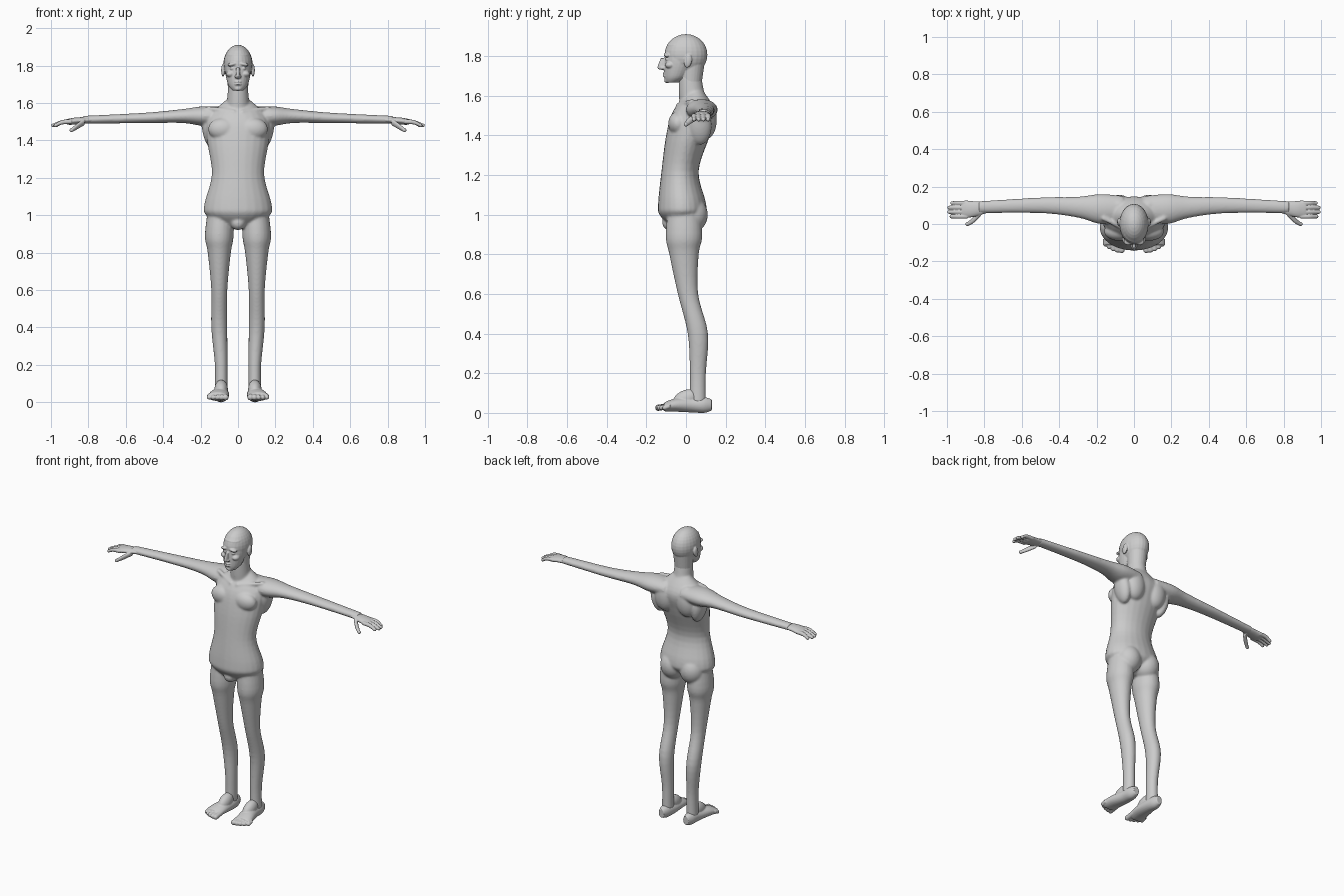
import bpy, bmesh, math
from mathutils import Vector, Matrix

cube = bpy.data.objects.get("Cube")
if cube:
    bpy.data.objects.remove(cube, do_unlink=True)

GREY = (0.6, 0.6, 0.6, 1)
skin = bpy.data.materials.new("plain grey")
skin.use_nodes = True
skin.diffuse_color = GREY
skin.node_tree.nodes["Principled BSDF"].inputs["Base Color"].default_value = GREY

# Width and thickness directions for a form running along each axis
WIDTH = {"x": Vector((0, 1, 0)), "y": Vector((1, 0, 0)), "z": Vector((1, 0, 0))}
THICKNESS = {"x": Vector((0, 0, 1)), "y": Vector((0, 0, 1)), "z": Vector((0, 1, 0))}


def flowing(points, steps=5):
    """Interpolate the points with a flowing curve."""
    points = [Vector(point) for point in points]
    padded = [points[0]] + points + [points[-1]]
    result = []
    for before, start, end, after in zip(padded, padded[1:], padded[2:], padded[3:]):
        leave, arrive = (end - before) / 2, (after - start) / 2
        for step in range(steps):
            t = step / steps
            ease = t * t * (3 - 2 * t)
            result.append(start.lerp(end, ease) + leave * t * (1 - t) ** 2 - arrive * t * t * (1 - t))
    return result + [points[-1]]


def limb(bm, axis, points, flat=1, flat_end=None, sides=24):
    """Oval tube through points of x, y, z and half width; flat is thickness over width."""
    path = flowing(points)
    flat_end = flat if flat_end is None else flat_end
    loops = []
    for index, point in enumerate(path):
        along = index / (len(path) - 1)
        wide = WIDTH[axis] * point.w
        thick = THICKNESS[axis] * point.w * (flat + (flat_end - flat) * along)
        angles = [math.tau * side / sides for side in range(sides)]
        loops.append([bm.verts.new(point.xyz + wide * math.cos(a) + thick * math.sin(a)) for a in angles])
    for low, high in zip(loops, loops[1:]):
        for side in range(sides):
            following = (side + 1) % sides
            bm.faces.new((low[side], low[following], high[following], high[side]))
    bm.faces.new(loops[0])
    bm.faces.new(loops[-1])


def blob(bm, centre, radii, tilt=0, axis="X"):
    """Stretched ball for muscles and small features."""
    place = Matrix.Translation(centre) @ Matrix.Rotation(tilt, 4, axis) @ Matrix.Diagonal((*radii, 1))
    bmesh.ops.create_uvsphere(bm, u_segments=24, v_segments=16, radius=1, matrix=place)


def digit(bm, axis, points):
    """Finger or toe with a rounded tip."""
    limb(bm, axis, points)
    x, y, z, radius = points[-1]
    blob(bm, (x, y, z), (radius, radius, radius))


def mirror(bm):
    """Copy everything made so far to the other side."""
    copied = bmesh.ops.duplicate(bm, geom=bm.verts[:] + bm.edges[:] + bm.faces[:])["geom"]
    verts = [item for item in copied if isinstance(item, bmesh.types.BMVert)]
    bmesh.ops.scale(bm, vec=(-1, 1, 1), verts=verts)


def finish(bm, name, voxel, passes):
    """Fuse the overlapping forms into one smooth skin."""
    bmesh.ops.recalc_face_normals(bm, faces=bm.faces[:])
    mesh = bpy.data.meshes.new(name)
    bm.to_mesh(mesh)
    bm.free()
    mesh.materials.append(skin)
    mesh.shade_smooth()
    part = bpy.data.objects.new(name, mesh)
    bpy.context.collection.objects.link(part)
    fuse = part.modifiers.new("fuse", "REMESH")
    fuse.mode = "VOXEL"
    fuse.voxel_size = voxel
    fuse.use_smooth_shade = True
    soften = part.modifiers.new("soften", "SMOOTH")
    soften.factor = 0.5
    soften.iterations = passes


# Body: arm and leg
body = bmesh.new()
limb(body, "x", [(.06, .08, 1.53, .07), (.18, .08, 1.53, .08), (.3, .09, 1.53, .056),
                 (.5, .1, 1.52, .042), (.83, .09, 1.51, .032)], flat=.66)
limb(body, "z", [(.09, -.01, 1.1, .06), (.1, -.01, .9, .077), (.1, -.01, .8, .062), (.1, .01, .6, .043),
                 (.1, .06, .4, .043), (.09, .06, .2, .034), (.09, .06, .05, .034)], flat=1.2)

# Body: buttock, chest, shoulder blade, side of the back, collarbone
blob(body, (.07, .03, 1), (.08, .08, .09))
blob(body, (.08, -.04, 1.46), (.08, .05, .06))
blob(body, (.08, .1, 1.48), (.07, .056, .1))
blob(body, (.15, .07, 1.45), (.04, .06, .1), .2, "Y")
digit(body, "x", [(.02, -.04, 1.55, .014), (.16, .03, 1.57, .014)])
mirror(body)

# Body: trunk, neck and groin
limb(body, "z", [(0, -.03, .93, .06), (0, -.02, 1, .17), (0, -.02, 1.06, .18), (0, -.03, 1.22, .14),
                 (0, .01, 1.4, .165), (0, .04, 1.52, .16), (0, .05, 1.62, .06)], flat=.67)
limb(body, "z", [(0, .05, 1.5, .07), (0, .03, 1.6, .06), (0, .02, 1.7, .052)], flat=1.1)
blob(body, (0, -.08, .96), (.04, .04, .04))
finish(body, "body", .006, 10)

# Head: ear, brow, eye, cheek and nostril
head = bmesh.new()
blob(head, (.08, .01, 1.775), (.01, .02, .034), -.2)
blob(head, (.03, -.095, 1.807), (.026, .018, .01), .2, "Y")
blob(head, (.03, -.09, 1.785), (.014, .015, .01))
blob(head, (.04, -.08, 1.755), (.024, .026, .018))
blob(head, (.01, -.118, 1.74), (.008, .012, .008))
mirror(head)

# Head: skull, jaw, nose, lips, chin and throat
blob(head, (0, 0, 1.807), (.078, .108, .104))
limb(head, "z", [(0, -.07, 1.667, .03), (0, -.05, 1.7, .054), (0, -.03, 1.78, .07), (0, -.03, 1.86, .06)], flat=1.1)
limb(head, "z", [(0, -.1, 1.73, .008), (0, -.12, 1.74, .012), (0, -.11, 1.79, .009)], flat=2)
for height in (1.7, 1.713):
    blob(head, (0, -.1, height), (.022, .018, .006))
blob(head, (0, -.095, 1.677), (.02, .015, .013))
limb(head, "z", [(0, .023, 1.65, .052), (0, .03, 1.76, .06)], flat=1.05)
finish(head, "head", .0035, 3)

# Hands: palm, four fingers and a thumb
hands = bmesh.new()
limb(hands, "x", [(.78, .09, 1.51, .03), (.86, .08, 1.505, .042), (.9, .08, 1.5, .046), (.92, .08, 1.5, .04)],
     flat=.5, flat_end=.3)
for finger in range(4):
    y = .04 + .024 * finger
    reach = .99 - .007 * (finger - 1.4) ** 2
    digit(hands, "x", [(.89, y, 1.5, .012), (.94, y, 1.497, .012), (reach, y, 1.48, .01)])
digit(hands, "x", [(.82, .06, 1.5, .018), (.86, .02, 1.475, .016), (.89, 0, 1.455, .011)])
mirror(hands)
finish(hands, "hands", .003, 3)

# Feet: sole, instep and five toes
feet = bmesh.new()
limb(feet, "y", [(.09, .13, .04, .02), (.09, .09, .04, .035), (.09, .03, .04, .042),
                 (.1, -.05, .04, .052), (.11, -.11, .03, .055)], flat=1.4, flat_end=.4)
blob(feet, (.09, 0, .07), (.036, .07, .045), .4)
for toe in range(5):
    x = .066 + .022 * toe
    radius = .016 - .001 * toe
    reach = .002 * toe ** 2 - .14
    digit(feet, "y", [(x, -.08, .035, radius), (x, reach, .026, radius)])
mirror(feet)
finish(feet, "feet", .0035, 3)
